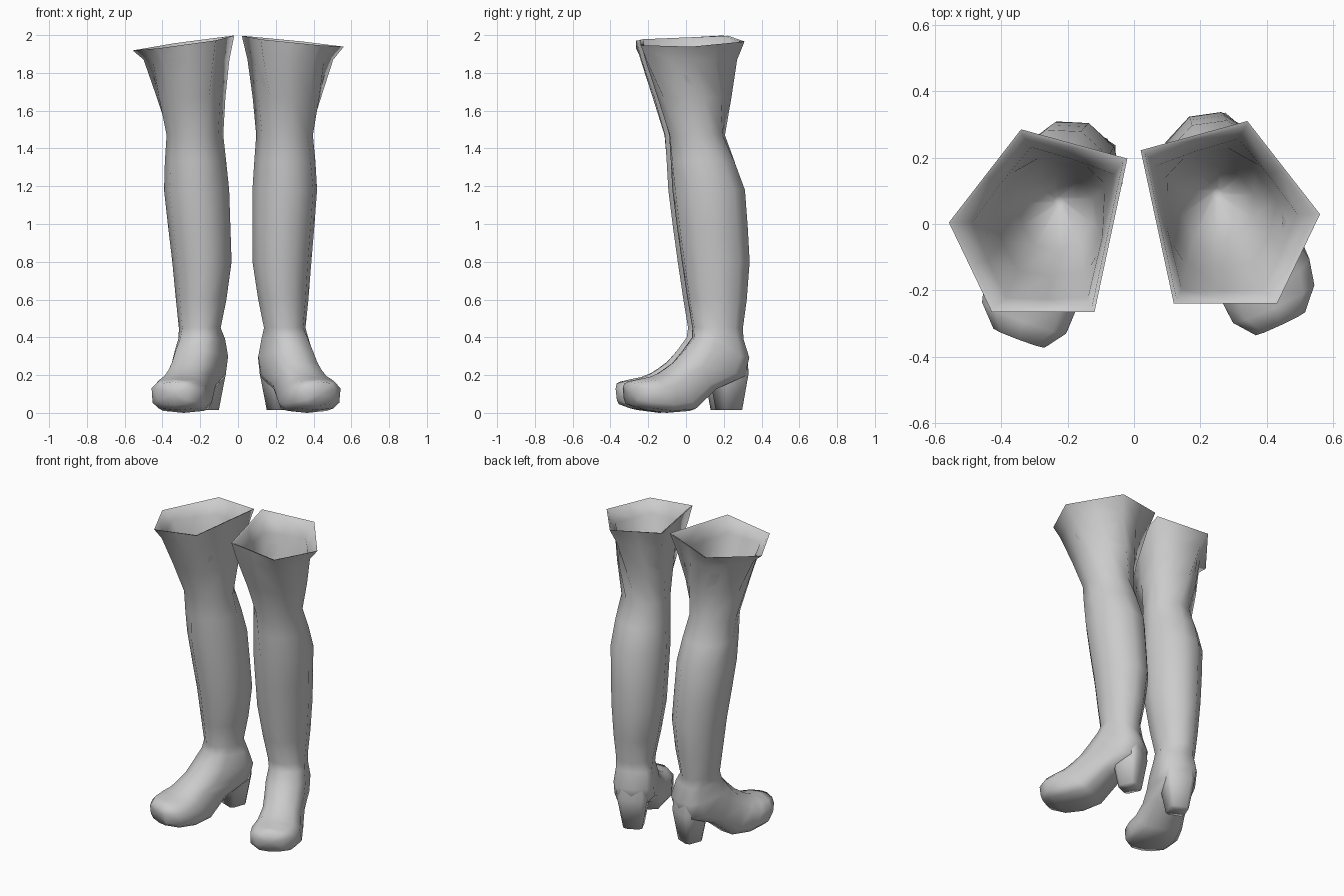
import bpy, bmesh, math
from mathutils import Vector

if "Cube" in bpy.data.objects:
    bpy.data.objects.remove(bpy.data.objects["Cube"])

grey = bpy.data.materials.new("plain grey")
grey.use_nodes = True
grey.diffuse_color = (0.6, 0.6, 0.6, 1)
grey.node_tree.nodes["Principled BSDF"].inputs["Base Color"].default_value = (0.6, 0.6, 0.6, 1)

N = 10
# Five-sided cuff outline in a unit box: front outer, outer, back, back inner, front inner
CORNERS = [(0.52, -1), (1, -0.02), (0.19, 1), (-1, 0.68), (-0.63, -1)]
RIM = (.02, .56, -.24, .31)
# Shaft sections: x0, x1, y0, y1, z, roundness
SHAFT = [(.05, .505, -.215, .27, 1.87, .1), (.08, .45, -.15, .24, 1.67, .5),
         (.10, .40, -.09, .21, 1.47, .8), (.09, .41, -.08, .265, 1.33, .9),
         (.08, .415, -.07, .31, 1.18, 1), (.08, .40, -.045, .325, .98, 1),
         (.08, .385, -.02, .335, .80, 1), (.11, .37, .01, .32, .60, 1),
         (.14, .355, .035, .30, .45, 1)]
# Foot sections along the foot: top point (u, z), underside point (u, z), half width, sideways shift
FOOT = [(.30, .40, .04, .39, .112, 0), (.36, .33, .005, .29, .125, 0), (.42, .27, .03, .19, .125, 0),
        (.47, .235, .20, .12, .12, 0), (.51, .21, .33, .01, .135, -.005), (.56, .19, .46, .0, .152, -.01),
        (.62, .178, .58, .015, .14, -.018), (.675, .165, .66, .04, .085, -.025)]
# Heel sections: back u, front u, z, half width
HEEL = [(.02, .21, .31, .09), (.012, .19, .21, .094), (.04, .16, .015, .06)]


def unit_outline(k, roundness, turn):
    """Point k of the outline, between the five-sided and the round form."""
    i = (k - 1) // 2 % 5
    a = Vector(CORNERS[i])
    if k % 2 == 0:
        a = (a + Vector(CORNERS[(i + 1) % 5])) / 2
    t = 2 * math.pi * k / N + turn
    return a.lerp(Vector((math.sin(t), -math.cos(t))) * 1.03, roundness)


def shaft_ring(x0, x1, y0, y1, z, roundness, scale=1, slope=0, yaw=0):
    ring = []
    for k in range(N):
        p = unit_outline(k, roundness, yaw * roundness)
        ring.append(Vector(((x0 + x1) / 2 + p.x * scale * (x1 - x0) / 2,
                            (y0 + y1) / 2 + p.y * scale * (y1 - y0) / 2,
                            z - slope * (p.x - .2 * p.y))))
    return ring


def soft(v, power):
    return math.copysign(abs(v) ** power, v)


def foot_point(u, side, z, yaw):
    return Vector((.18 + u * math.sin(yaw) + side * math.cos(yaw),
                   .318 - u * math.cos(yaw) + side * math.sin(yaw), z))


def foot_ring(uf, zf, ub, zb, half, shift, yaw):
    """Rounded over the instep, squarer at the heel back and sole."""
    ring = []
    for k in range(N):
        t = 2 * math.pi * k / N
        power = .75 if math.cos(t) > 0 else .55
        c, s = (1 + soft(math.cos(t), power)) / 2, soft(math.sin(t), power)
        ring.append(foot_point(ub + (uf - ub) * c, shift + half * s, zb + (zf - zb) * c, yaw))
    return ring


def heel_ring(u0, u1, z, half, yaw):
    ring = []
    for k in range(8):
        t = 2 * math.pi * (k + .5) / 8
        ring.append(foot_point((u0 + u1) / 2 + (u1 - u0) / 2 * soft(math.cos(t), .4),
                               half * soft(math.sin(t), .4), z, yaw))
    return ring


def loft(name, rings, place):
    """Skin a list of rings, cap both ends and make a smooth object."""
    bm = bmesh.new()
    loops = [[bm.verts.new(place(p)) for p in ring] for ring in rings]
    for a, b in zip(loops, loops[1:]):
        n = len(a)
        for k in range(n):
            bm.faces.new((a[k], a[(k + 1) % n], b[(k + 1) % n], b[k]))
    for end in (loops[0], loops[-1]):
        cap = bm.faces.new(end)
        bmesh.ops.poke(bm, faces=[cap])
    bmesh.ops.recalc_face_normals(bm, faces=bm.faces)
    mesh = bpy.data.meshes.new(name)
    bm.to_mesh(mesh)
    bm.free()
    mesh.materials.append(grey)
    obj = bpy.data.objects.new(name, mesh)
    bpy.context.collection.objects.link(obj)
    bpy.ops.object.select_all(action='DESELECT')
    obj.select_set(True)
    bpy.context.view_layer.objects.active = obj
    bpy.ops.object.shade_smooth_by_angle(angle=math.radians(85))


def boot(label, side, yaw, lean, back, slope):
    def place(p):
        inward = lean * min(1, (2 - p.z) / 1.3)
        return (side * (p.x - inward), p.y - back, p.z)

    # Lining from the bottom of the opening up to the lip
    rings = [shaft_ring(*SHAFT[3], scale=.1), shaft_ring(*SHAFT[2], scale=.75),
             shaft_ring(*SHAFT[1], scale=.9), shaft_ring(*SHAFT[0], scale=.94),
             shaft_ring(*RIM, 1.988 - slope, 0, scale=.95, slope=slope),
             shaft_ring(*RIM, 1.993 - slope, 0, slope=slope)]
    # Outside of the shaft, then the foot turning forward to the toe
    rings += [shaft_ring(*s, yaw=yaw) for s in SHAFT]
    rings += [foot_ring(*f, yaw) for f in FOOT]
    loft(label + "_boot", rings, place)
    loft(label + "_heel", [heel_ring(*h, yaw) for h in HEEL], place)


boot("left", 1, math.radians(25), 0, 0, .027)
boot("right", -1, math.radians(20.5), .045, .025, .037)
